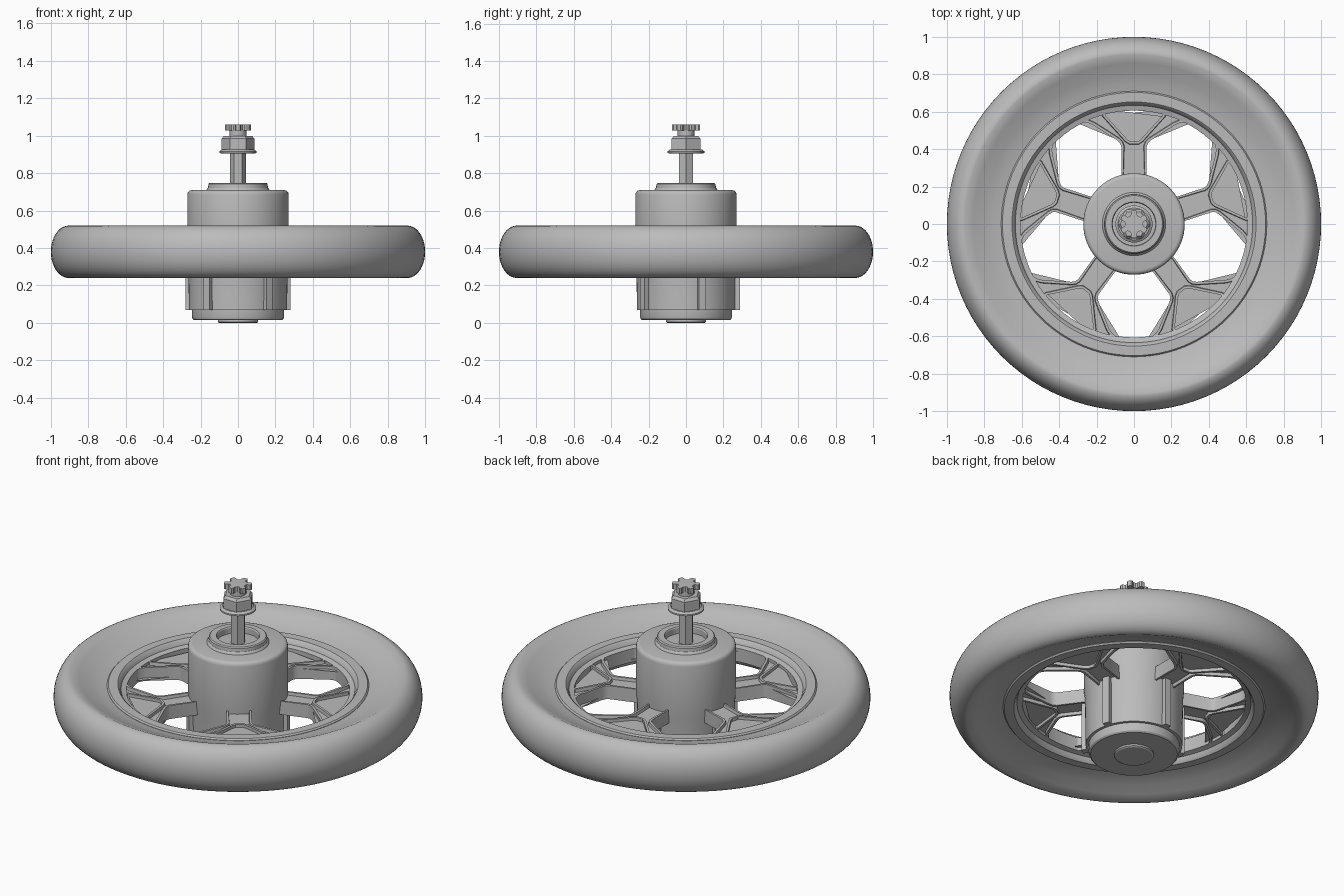
import bpy, bmesh, math
from mathutils import Matrix

if "Cube" in bpy.data.objects:
    bpy.data.objects.remove(bpy.data.objects["Cube"])

grey = bpy.data.materials.new("plain grey")
grey.diffuse_color = (0.5, 0.5, 0.5, 1)
grey.use_nodes = True
grey.node_tree.nodes["Principled BSDF"].inputs["Base Color"].default_value = grey.diffuse_color


def finish(name, bm, smooth=True):
    bmesh.ops.recalc_face_normals(bm, faces=bm.faces)
    me = bpy.data.meshes.new(name)
    bm.to_mesh(me)
    bm.free()
    me.materials.append(grey)
    ob = bpy.data.objects.new(name, me)
    bpy.context.collection.objects.link(ob)
    if smooth:
        bpy.ops.object.select_all(action='DESELECT')
        ob.select_set(True)
        bpy.context.view_layer.objects.active = ob
        bpy.ops.object.shade_smooth_by_angle(angle=math.radians(32))
    return ob


def lathe(name, profile, n=64, closed=False):
    """Turn (radius, z) points around z; open profiles are capped at both ends."""
    bm = bmesh.new()
    rings = [[bm.verts.new((r * math.cos(2 * math.pi * i / n),
                            r * math.sin(2 * math.pi * i / n), z)) for i in range(n)]
             for r, z in profile]
    pairs = list(zip(rings, rings[1:]))
    if closed:
        pairs.append((rings[-1], rings[0]))
    for a, b in pairs:
        for i in range(n):
            j = (i + 1) % n
            bm.faces.new((a[i], a[j], b[j], b[i]))
    if not closed:
        bm.faces.new(rings[0])
        bm.faces.new(rings[-1])
    return finish(name, bm)


def prism(name, outline, z0, z1, angle=0, pocket=None):
    """Extrude an outline; pocket = (border, depth) sinks both faces."""
    bm = bmesh.new()
    face = bm.faces.new([bm.verts.new((x, y, z0)) for x, y in outline])
    ext = bmesh.ops.extrude_face_region(bm, geom=[face])["geom"]
    bmesh.ops.translate(bm, vec=(0, 0, z1 - z0),
                        verts=[v for v in ext if isinstance(v, bmesh.types.BMVert)])
    bmesh.ops.recalc_face_normals(bm, faces=bm.faces)
    if pocket:
        for f in [f for f in bm.faces if abs(f.normal.z) > 0.9]:
            bmesh.ops.inset_region(bm, faces=[f], thickness=pocket[0], depth=0)
            bmesh.ops.inset_region(bm, faces=[f], thickness=0.003, depth=-pocket[1])
    bmesh.ops.transform(bm, matrix=Matrix.Rotation(angle, 4, 'Z'), verts=bm.verts)
    return finish(name, bm)


MID = 0.38  # height of the wheel's middle plane

# Tyre: elliptical tread with dished side walls
tread = [(0.905 + 0.095 * math.cos(t), MID + 0.14 * math.sin(t))
         for t in (math.radians(-90 + 180 * i / 20) for i in range(21))]
wall = [(0.86, 0.120), (0.80, 0.093), (0.75, 0.076), (0.70, 0.066)]
lathe("tyre", tread + [(r, MID + h) for r, h in wall]
      + [(r, MID - h) for r, h in reversed(wall)], 96, True)

# Rim: lipped ring with a step down to the narrow inner band
half = [(0.71, 0.070), (0.703, 0.078), (0.652, 0.078), (0.643, 0.070),
        (0.634, 0.048), (0.606, 0.040)]
lathe("rim", [(r, MID + h) for r, h in half]
      + [(r, MID - h) for r, h in reversed(half)], 96, True)

# Forked spokes and the ribs running down the hub below them
side = [(0.068, 0.24), (0.068, 0.415), (0.074, 0.432), (0.088, 0.446),
        (0.22, 0.53), (0.245, 0.54), (0.27, 0.543), (0.31, 0.54), (0.33, 0.545),
        (0.26, 0.585), (0.13, 0.62), (0.15, 0.597), (0.153, 0.58),
        (0.036, 0.452), (0.020, 0.441)]
spoke = side + [(-x, y) for x, y in reversed(side)]
rib = [(-0.02, 0.2), (0.02, 0.2), (0.02, 0.288), (-0.02, 0.288)]
for k in range(5):
    a = 2 * math.pi * k / 5
    prism(f"spoke_{k + 1}", spoke, MID - 0.04, MID + 0.04, a, (0.014, 0.018))
    prism(f"hub_rib_{k + 1}", rib, 0.07, MID, a)

# Hub body with bevelled top, end cap and bottom plug
lathe("hub", [(0.262, 0.07), (0.266, 0.36), (0.271, 0.40), (0.271, 0.685),
              (0.268, 0.698), (0.260, 0.706), (0.248, 0.709)])
lathe("end_cap", [(0.235, 0.015), (0.243, 0.022), (0.246, 0.032), (0.246, 0.075)])
lathe("bottom_plug", [(0.100, 0.0), (0.108, 0.005), (0.108, 0.03)], 48)

# Collar on the hub with a sunken centre
lathe("collar", [(0.172, 0.70), (0.168, 0.713), (0.160, 0.722), (0.158, 0.742),
                 (0.152, 0.748), (0.118, 0.748), (0.114, 0.742), (0.114, 0.715),
                 (0.114, 0.70)], 48, True)

# Axle, washer, hexagonal nut and neck
lathe("axle", [(0.042, 0.70), (0.042, 0.93)], 6)
lathe("washer", [(0.088, 0.905), (0.099, 0.908), (0.099, 0.917), (0.085, 0.927)], 48)
lathe("nut", [(0.088, 0.92), (0.088, 0.985), (0.074, 1.0)], 6)
lathe("neck", [(0.045, 0.99), (0.045, 1.035)], 12)

# Six-lobed knob
lobes = []
for k in range(6):
    a = math.radians(60 * k + 30)
    for da, r in ((-30, 0.046), (-17, 0.052), (-14, 0.068), (-8, 0.076),
                  (8, 0.076), (14, 0.068), (17, 0.052)):
        t = a + math.radians(da)
        lobes.append((r * math.cos(t), r * math.sin(t)))
prism("knob", lobes, 1.028, 1.06)
